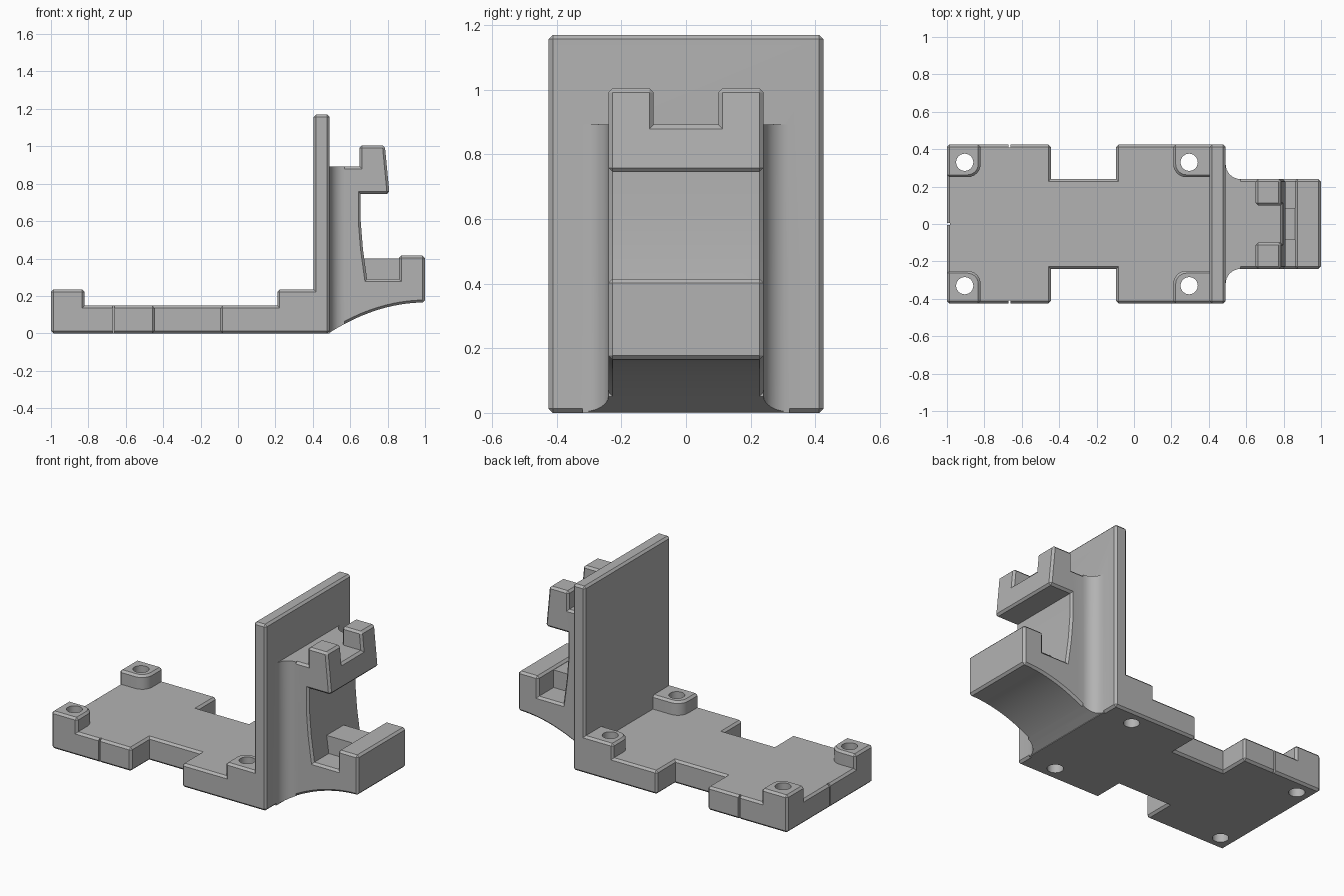
import bpy
import bmesh
from math import cos, sin, pi
from mathutils import Vector

if "Cube" in bpy.data.objects:
    bpy.data.objects.remove(bpy.data.objects["Cube"], do_unlink=True)

grey = bpy.data.materials.new("plain grey")
grey.use_nodes = True
colour = (0.45, 0.45, 0.45, 1)
grey.diffuse_color = colour
grey.node_tree.nodes["Principled BSDF"].inputs["Base Color"].default_value = colour


def prism(name, outline, axis, low, high):
    """Extrude a 2D outline along z (plan outline) or y (side outline)."""
    bm = bmesh.new()
    place = (lambda a, b, h: (a, b, h)) if axis == "z" else (lambda a, b, h: (a, h, b))
    face = bm.faces.new([bm.verts.new(place(a, b, low)) for a, b in outline])
    made = bmesh.ops.extrude_face_region(bm, geom=[face])["geom"]
    shift = Vector(place(0, 0, high - low))
    bmesh.ops.translate(bm, vec=shift, verts=[v for v in made if isinstance(v, bmesh.types.BMVert)])
    bmesh.ops.recalc_face_normals(bm, faces=bm.faces)
    mesh = bpy.data.meshes.new(name)
    bm.to_mesh(mesh)
    bm.free()
    mesh.materials.append(grey)
    obj = bpy.data.objects.new(name, mesh)
    bpy.context.collection.objects.link(obj)
    return obj


def box(name, x0, x1, y0, y1, z0, z1):
    return prism(name, [(x0, y0), (x1, y0), (x1, y1), (x0, y1)], "z", z0, z1)


def chamfer(obj, width):
    """Chamfer only the sharp convex edges."""
    bm = bmesh.new()
    bm.from_mesh(obj.data)
    edges = [e for e in bm.edges if e.is_manifold and e.calc_face_angle_signed(0) > 0.5]
    bmesh.ops.bevel(bm, geom=edges, offset=width, offset_type="OFFSET", segments=1,
                    profile=0.5, affect="EDGES", clamp_overlap=True)
    bm.to_mesh(obj.data)
    bm.free()
    return obj


def combine(obj, other, operation):
    mod = obj.modifiers.new("combine", "BOOLEAN")
    mod.solver = "EXACT"
    mod.operation = operation
    mod.object = other
    bpy.context.view_layer.objects.active = obj
    bpy.ops.object.modifier_apply(modifier=mod.name)
    bpy.data.objects.remove(other, do_unlink=True)


def arc(cx, cy, r, start, end, steps):
    angles = [start + (end - start) * i / steps for i in range(steps + 1)]
    return [(cx + r * cos(a), cy + r * sin(a)) for a in angles]


HALF, NECK, EDGE = 0.425, 0.24, 0.013

# Base plate with a notch in each long side
side = [(-1, HALF), (-0.445, HALF), (-0.445, NECK), (-0.095, NECK), (-0.095, HALF), (0.465, HALF)]
plate = [(x, -y) for x, y in side] + side[::-1]
mount = chamfer(prism("mounting_bracket", plate, "z", 0, 0.148), EDGE)

# Upright wall
wall = chamfer(box("wall", 0.405, 0.49, -HALF, HALF, 0, 1.17), EDGE)
combine(mount, wall, "UNION")

# Corner bosses, each with one rounded inner corner
for s in (-1, 1):
    r = 0.07
    rear = [(-1, s * HALF), (-1, s * 0.25)]
    rear += [(x, s * y) for x, y in arc(-0.82 - r, 0.25 + r, r, -pi / 2, 0, 6)]
    rear += [(-0.82, s * HALF)]
    front = [(0.46, s * HALF), (0.46, s * 0.25)]
    front += [(x, s * y) for x, y in arc(0.21 + r, 0.25 + r, r, -pi / 2, -pi, 6)]
    front += [(0.21, s * HALF)]
    for outline in (rear, front):
        combine(mount, chamfer(prism("boss", outline, "z", 0, 0.235), EDGE), "UNION")

# Arm side profile, with an arched underside, a lower tray and an upper hook
under = [(0.49 + 0.51 * i / 12, 0.165 - 0.62 * (0.51 * (1 - i / 12)) ** 2) for i in range(13)]
profile = [(0.45, under[0][1])] + under + [
    (1, 0.415), (0.86, 0.415), (0.86, 0.29), (0.69, 0.29), (0.668, 0.45), (0.656, 0.6),
    (0.656, 0.745), (0.81, 0.745), (0.785, 1.005), (0.65, 1.005), (0.65, 0.892), (0.45, 0.892)]
arm = prism("arm", profile, "y", -NECK, NECK)
combine(arm, box("hook_slot", 0.65, 0.9, -0.1, 0.1, 0.892, 1.1), "DIFFERENCE")
chamfer(arm, EDGE)

# Rib across the tray
combine(arm, box("tray_rib", 0.66, 0.88, -0.085, 0.085, 0.27, 0.4), "UNION")

# Concave flares where the arm meets the wall, trimmed by the arch
flare_side = [(0.45, 0.32)] + arc(0.57, 0.32, 0.08, pi, 1.5 * pi, 8)
flare = prism("flare", [(x, -y) for x, y in flare_side] + flare_side[::-1], "z", 0, 0.892)
arch = prism("arch", under + [(1, -0.2), (0.49, -0.2)], "y", -0.5, 0.5)
combine(flare, arch, "DIFFERENCE")
combine(arm, flare, "UNION")
combine(mount, arm, "UNION")

# Screw holes through the bosses
for x in (-0.905, 0.295):
    for y in (-0.33, 0.33):
        hole = prism("hole", arc(x, y, 0.046, 0, 2 * pi, 28)[:-1], "z", -0.1, 0.4)
        combine(mount, hole, "DIFFERENCE")

# Thin marking slits in the plate edges
for s in (-1, 1):
    ya, yb = sorted((s * 0.408, s * 0.5))
    combine(mount, box("slit", -0.672, -0.66, ya, yb, -0.1, 0.3), "DIFFERENCE")
combine(mount, box("slit", -1.1, -0.983, -0.006, 0.006, -0.1, 0.3), "DIFFERENCE")

bpy.ops.object.select_all(action="DESELECT")
mount.select_set(True)
bpy.context.view_layer.objects.active = mount
bpy.ops.object.shade_smooth_by_angle(angle=0.5)
